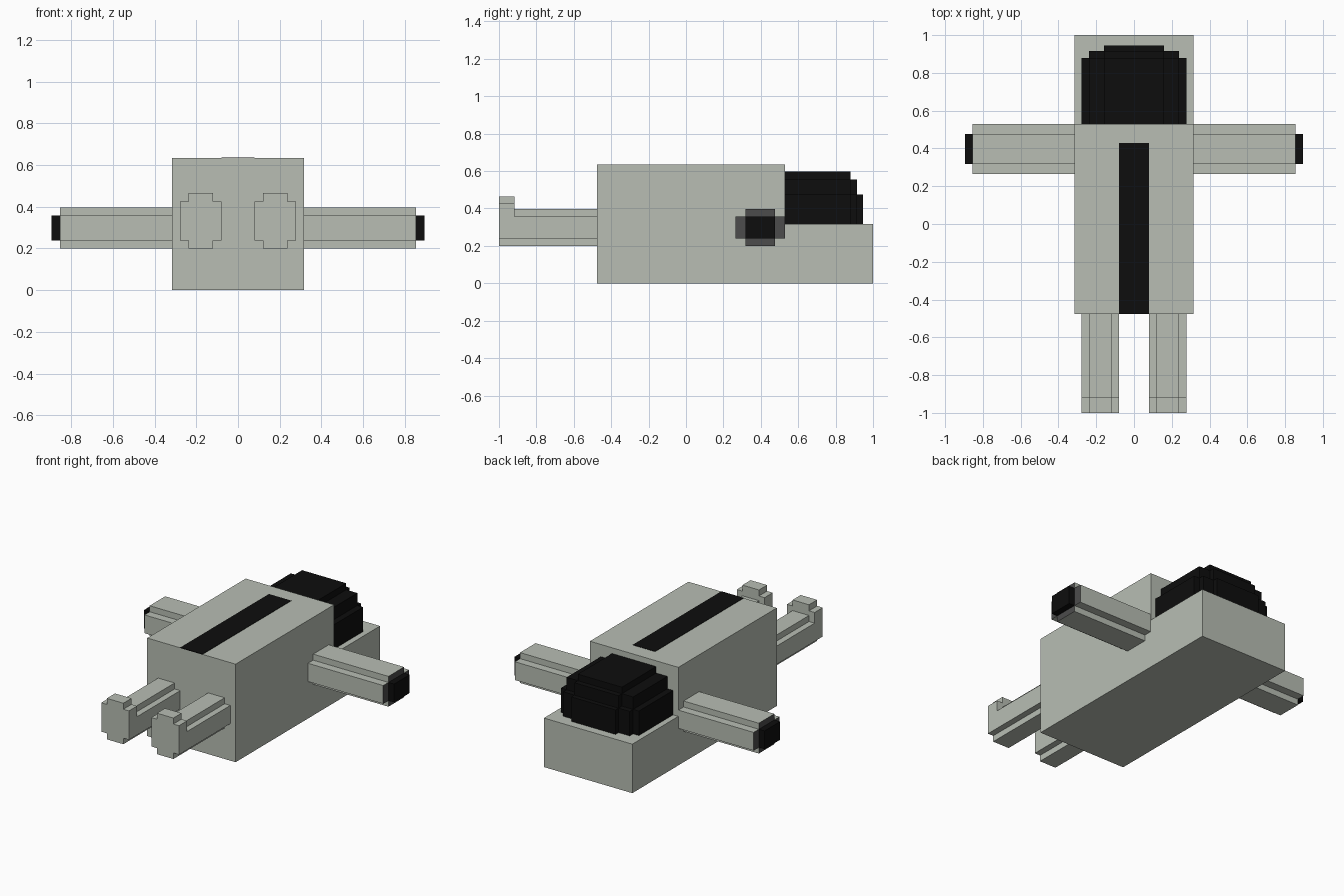
import bpy, bmesh

if "Cube" in bpy.data.objects:
    bpy.data.objects.remove(bpy.data.objects["Cube"])


def material(name, rgb):
    m = bpy.data.materials.new(name)
    m.diffuse_color = (*rgb, 1)
    m.use_nodes = True
    m.node_tree.nodes["Principled BSDF"].inputs["Base Color"].default_value = m.diffuse_color
    return m


GREY = material("pale grey green", (0.479, 0.515, 0.456))
BLACK = material("black", (0.004, 0.004, 0.004))
DARK = material("dark grey", (0.072, 0.072, 0.072))


def prism(name, profile, axis, a, b, mat, end_mat=None, mirror=False):
    """Extrude a closed profile along an axis from a to b; end_mat colours the cap at b."""
    place = {"X": lambda u, v, w: (w, u, v),
             "Y": lambda u, v, w: (u, w, v),
             "Z": lambda u, v, w: (u, v, w)}[axis]
    bm = bmesh.new()
    near = [bm.verts.new(place(u, v, a)) for u, v in profile]
    far = [bm.verts.new(place(u, v, b)) for u, v in profile]
    bm.faces.new(near)
    cap = bm.faces.new(far)
    n = len(profile)
    for i in range(n):
        j = (i + 1) % n
        bm.faces.new((near[i], near[j], far[j], far[i]))
    if end_mat:
        cap.material_index = 1
    bmesh.ops.recalc_face_normals(bm, faces=bm.faces)
    me = bpy.data.meshes.new(name)
    bm.to_mesh(me)
    bm.free()
    me.materials.append(mat)
    if end_mat:
        me.materials.append(end_mat)
    ob = bpy.data.objects.new(name, me)
    bpy.context.collection.objects.link(ob)
    if mirror:
        ob.modifiers.new("mirror", "MIRROR").use_axis = (True, False, False)
    return ob


def rect(u0, u1, v0, v1):
    return [(u0, v0), (u1, v0), (u1, v1), (u0, v1)]


def notched(u0, u1, v0, v1, du, dv):
    """Rectangle with a square notch cut from each corner."""
    a, b, c, d = u0 + du, u1 - du, v0 + dv, v1 - dv
    return [(a, v0), (b, v0), (b, c), (u1, c), (u1, d), (b, d),
            (b, v1), (a, v1), (a, d), (u0, d), (u0, c), (a, c)]


def stepped(steps, y0):
    """Symmetric stepped plan from (half width, y end) pairs, widest first."""
    right = [(steps[0][0], y0)]
    for i, (w, y) in enumerate(steps):
        right.append((w, y))
        if i + 1 < len(steps):
            right.append((steps[i + 1][0], y))
    return right + [(-x, y) for x, y in reversed(right)]


# Body block with low slab at the back
prism("body", [(-0.476, 0), (1, 0), (1, 0.317), (0.53, 0.317), (0.53, 0.634), (-0.476, 0.634)],
      "X", -0.316, 0.316, GREY)

# Stripe along the top
prism("top_stripe", rect(-0.08, 0.08, -0.476, 0.43), "Z", 0.632, 0.636, BLACK)

# Rounded, stepped black dome resting on the slab
W = [0.279, 0.238, 0.158]
Y = [0.88, 0.915, 0.946]
prism("dome_lower", stepped(list(zip(W, Y)), 0.53), "Z", 0.315, 0.475, BLACK)
prism("dome_middle", stepped(list(zip(W[1:], Y[:2])), 0.53), "Z", 0.475, 0.555, BLACK)
prism("dome_top", stepped([(W[2], Y[0])], 0.53), "Z", 0.555, 0.597, BLACK)

# Arms with dark end faces and black tips
prism("arm", notched(0.264, 0.529, 0.2, 0.396, 0.053, 0.039), "X", 0.31, 0.854, GREY, DARK, True)
prism("arm_tip", rect(0.317, 0.476, 0.239, 0.357), "X", 0.85, 0.895, BLACK, mirror=True)

# Legs and feet
prism("leg", notched(0.08, 0.278, 0.2, 0.396, 0.04, 0.039), "Y", -0.917, -0.47, GREY, mirror=True)
prism("foot", notched(0.08, 0.278, 0.2, 0.465, 0.04, 0.039), "Y", -1.0, -0.917, GREY, mirror=True)
